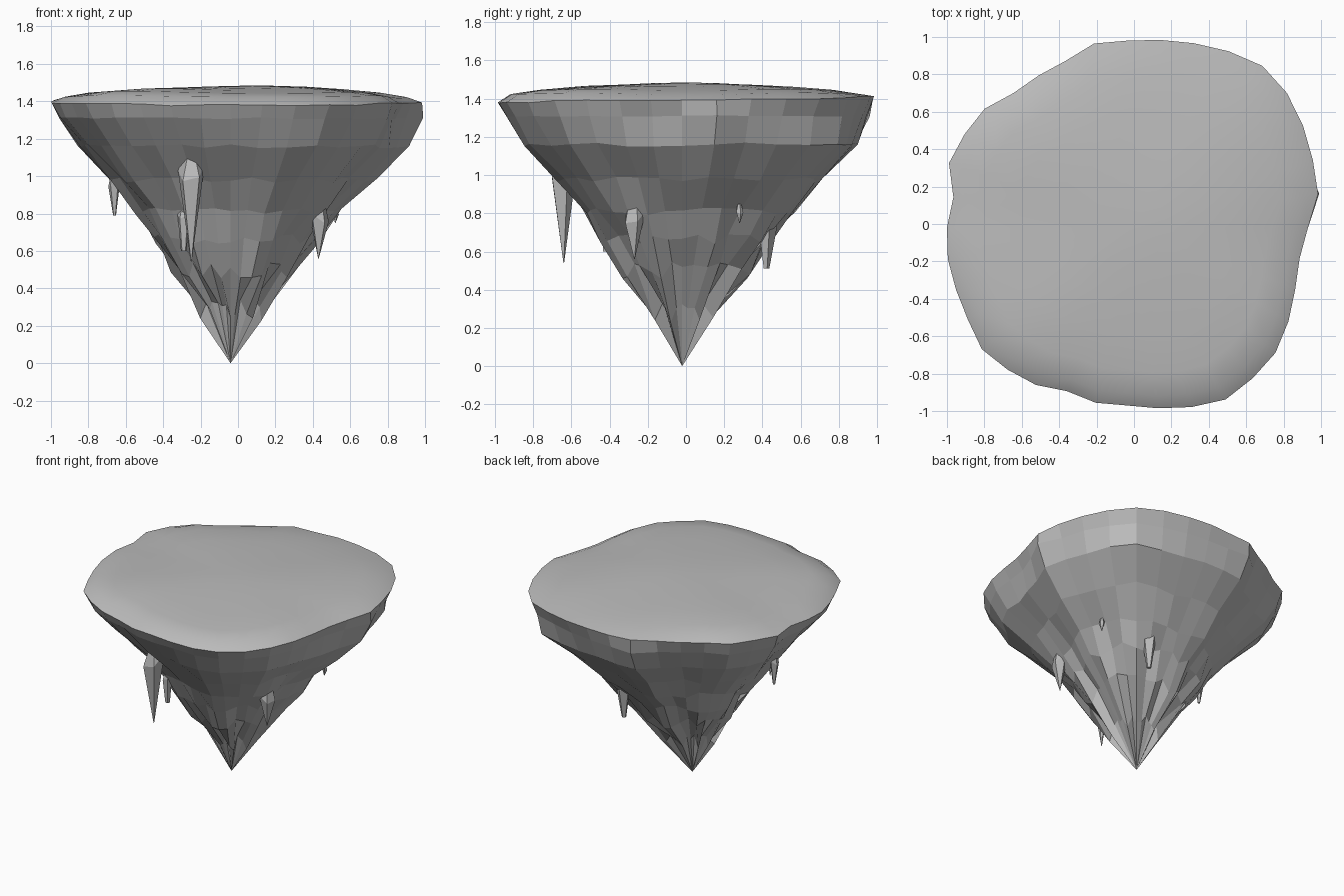
import bpy, bmesh, math, random
from mathutils import Vector

random.seed(4)
cube = bpy.data.objects.get("Cube")
if cube:
    bpy.data.objects.remove(cube, do_unlink=True)

stone = bpy.data.materials.new("grey_stone")
stone.use_nodes = True
grey = (0.5, 0.5, 0.5, 1)
stone.diffuse_color = grey
stone.node_tree.nodes["Principled BSDF"].inputs["Base Color"].default_value = grey

AXIS = Vector((-0.04, -0.02, 0))
# Rim radius in percent, one value every ten degrees from +x
RIM = [97, 104, 106, 109, 112, 113, 109, 105, 102, 100, 100, 95,
       94, 94, 99, 100, 101, 94, 96, 97, 97, 98, 101, 99,
       97, 93, 95, 95, 98, 102, 106, 105, 104, 100, 96, 94]
COUNT = len(RIM)
RIDGES = (1, 10)


def finish(bm, name):
    bmesh.ops.recalc_face_normals(bm, faces=bm.faces)
    mesh = bpy.data.meshes.new(name)
    bm.to_mesh(mesh)
    bm.free()
    mesh.materials.append(stone)
    ob = bpy.data.objects.new(name, mesh)
    bpy.context.collection.objects.link(ob)
    return ob


def bridge(bm, upper, lower, smooth=False):
    n = len(upper)
    for i in range(n):
        j = (i + 1) % n
        bm.faces.new((upper[i], upper[j], lower[j], lower[i])).smooth = smooth


def fan(bm, ring, point, smooth=False):
    for i, v in enumerate(ring):
        bm.faces.new((v, ring[(i + 1) % len(ring)], point)).smooth = smooth


def ring_point(i, scale, z):
    a = math.tau * i / COUNT
    r = RIM[i] / 100 * scale
    return AXIS + Vector((r * math.cos(a), r * math.sin(a), z))


def build_rock():
    bm = bmesh.new()
    rim = [bm.verts.new(ring_point(i, 1, 1.395 + 0.015 * math.sin(math.tau * i / COUNT)
                                   + random.uniform(-0.006, 0.006)))
           for i in range(COUNT)]

    # Faceted underside: height, scale, roughness of each ring
    upper = rim
    for z, scale, rough in [(1.31, 0.96, 0.01), (1.16, 0.87, 0.02), (0.98, 0.69, 0.03),
                            (0.81, 0.54, 0.04), (0.66, 0.44, 0.06), (0.5, 0.32, 0.09),
                            (0.28, 0.16, 0.12)]:
        ring = []
        for i in range(COUNT):
            lean = 1 + 0.06 * math.cos(math.tau * i / COUNT - math.pi / 4)
            s = scale * (lean if z < 1.3 else 1) * (1 + random.uniform(-rough, rough))
            if i in RIDGES:
                s *= 1.04
            ring.append(bm.verts.new(ring_point(i, s, z + random.uniform(-rough, rough) / 2)))
        bridge(bm, upper, ring)
        upper = ring
    fan(bm, upper, bm.verts.new(AXIS))

    # Gently rolling smooth top
    outer = rim
    for scale, z in [(0.93, 1.425), (0.8, 1.448), (0.6, 1.465), (0.4, 1.473), (0.2, 1.476)]:
        ring = []
        for i in range(COUNT):
            p = ring_point(i, scale, z)
            p.z += 0.008 * math.sin(4 * p.x + 1) * math.cos(5 * p.y)
            ring.append(bm.verts.new(p))
        bridge(bm, outer, ring, True)
        outer = ring
    fan(bm, outer, bm.verts.new(AXIS + Vector((0.02, 0, 1.483))), True)

    for i in range(COUNT):
        bm.edges.get((rim[i], rim[(i + 1) % COUNT])).smooth = False
    finish(bm, "floating_rock")


def build_spike(name, x, y, tip, shoulder, top, width, blunt=0.0):
    """Five-sided hanging spike whose slanted crown sinks into the rock."""
    bm = bmesh.new()
    inward = (AXIS - Vector((x, y, 0))).normalized()
    rings = []
    for z, r, shift in [(top, width * 0.5, 0.0), (shoulder, width, 0.0), (tip, blunt, 0.0)]:
        ring = []
        for k in range(5):
            a = math.tau * k / 5 + 0.3
            off = Vector((math.cos(a), math.sin(a), 0)) * max(r, 0.002)
            slant = off.dot(inward) * 0.8 if z != tip else 0
            ring.append(bm.verts.new(Vector((x, y, z + slant)) + off))
        rings.append(ring)
    bridge(bm, rings[0], rings[1])
    bridge(bm, rings[1], rings[2])
    bm.faces.new(rings[0])
    bm.faces.new(rings[2])
    finish(bm, name)


build_rock()
build_spike("front_large_spike", -0.25, -0.64, 0.54, 1.03, 1.12, 0.075)
build_spike("front_small_spike", -0.29, -0.42, 0.6, 0.8, 0.85, 0.035, 0.016)
build_spike("front_left_spike", 0.43, -0.27, 0.56, 0.79, 0.91, 0.058)
build_spike("right_spike", -0.66, -0.1, 0.79, 0.97, 1.04, 0.035, 0.008)
build_spike("back_spike", 0.22, 0.42, 0.51, 0.76, 0.86, 0.055, 0.016)
build_spike("left_tiny_spike", 0.52, 0.28, 0.75, 0.81, 0.85, 0.02)
